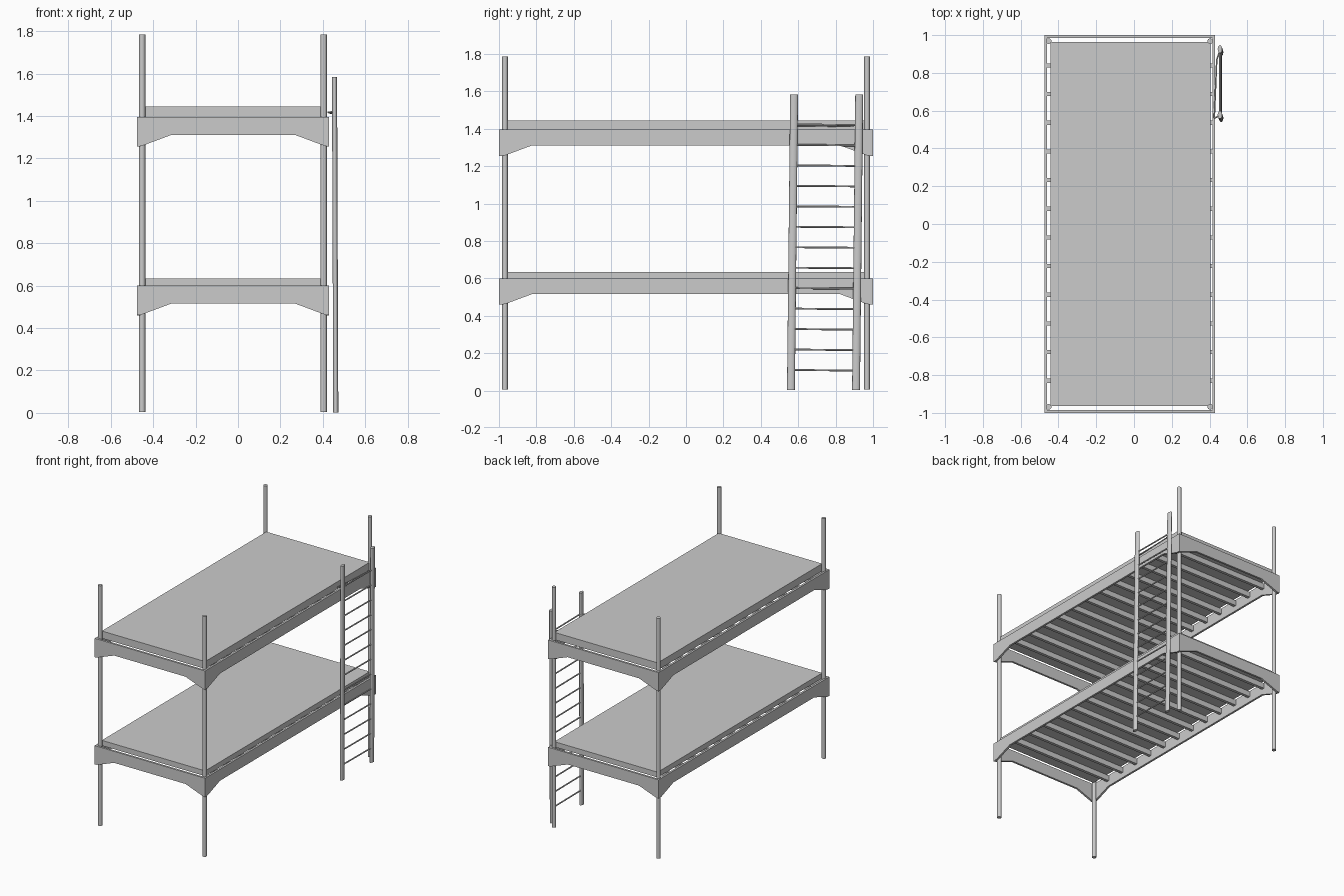
import bpy, bmesh
from mathutils import Vector

if "Cube" in bpy.data.objects:
    bpy.data.objects.remove(bpy.data.objects["Cube"])

X0, X1, Y = -0.475, 0.43, 1.0   # outer limits of the bed frame
T = 0.015                       # board thickness


def finish(name, bm):
    bmesh.ops.recalc_face_normals(bm, faces=bm.faces)
    me = bpy.data.meshes.new(name)
    bm.to_mesh(me)
    bm.free()
    ob = bpy.data.objects.new(name, me)
    bpy.context.collection.objects.link(ob)
    return ob


def box(name, lo, hi):
    bm = bmesh.new()
    bmesh.ops.create_cube(bm, size=1)
    for v in bm.verts:
        v.co = Vector([lo[i] + (v.co[i] + 0.5) * (hi[i] - lo[i]) for i in range(3)])
    return finish(name, bm)


def rod(name, a, b, rx, ry=None, sides=16):
    """Round or oval bar from a to b."""
    a, b = Vector(a), Vector(b)
    d = b - a
    bm = bmesh.new()
    bmesh.ops.create_cone(bm, cap_ends=True, segments=sides, radius1=1, radius2=1, depth=1)
    for v in bm.verts:
        v.co = Vector((v.co.x * rx, v.co.y * (ry or rx), v.co.z * d.length))
    rot = Vector((0, 0, 1)).rotation_difference(d.normalized()).to_matrix()
    for v in bm.verts:
        v.co = rot @ v.co + (a + b) / 2
    for f in bm.faces:
        f.smooth = len(f.verts) == 4
    ob = finish(name, bm)
    for e in ob.data.edges:
        e.use_edge_sharp = False
    ob.data.set_sharp_from_angle(angle=0.7)
    return ob


def board(name, axis, s, e, pos, top):
    """Rail with lowered bracket corners, extruded across its thickness."""
    prof = [(s, top), (s, top - .14), (s + .02, top - .137), (s + .16, top - .085),
            (e - .16, top - .085), (e - .02, top - .137), (e, top - .14), (e, top)]
    bm = bmesh.new()
    vs = [bm.verts.new((u, pos, z) if axis == 'x' else (pos, u, z)) for u, z in prof]
    f = bm.faces.new(vs)
    ext = bmesh.ops.extrude_face_region(bm, geom=[f])
    off = Vector((0, T, 0)) if axis == 'x' else Vector((T, 0, 0))
    for g in ext['geom']:
        if isinstance(g, bmesh.types.BMVert):
            g.co += off
    return finish(name, bm)


# four corner posts
for x in (-0.452, 0.404):
    for y in (-0.968, 0.968):
        rod("corner_post", (x, y, 0.005), (x, y, 1.785), 0.015)

# two bunks: frame boards, slats and mattress
for level, top, mat_top in (("lower", 0.6, 0.634), ("upper", 1.395, 1.444)):
    board(level + "_front_board", 'x', X0, X1, -Y, top)
    board(level + "_back_board", 'x', X0, X1, Y - T, top)
    board(level + "_left_board", 'y', -Y + T, Y - T, X0, top)
    board(level + "_right_board", 'y', -Y + T, Y - T, X1 - T, top)
    box(level + "_mattress", (-0.442, -0.963, top - 0.005), (0.405, 0.963, mat_top))
    for i in range(12):
        y = 0.005 + (i - 5.5) * 0.1518
        box(level + "_slat", (X0 + T, y - .011, top - .045), (X1 - T, y + .011, top - .005))

# ladder: two slightly leaning oval rails with thin rungs
def rail_point(y, z):
    t = z / 1.585
    return Vector((0.461 - 0.006 * t, y + 0.017 * t, z))

for y in (0.561, 0.909):
    rod("ladder_rail", rail_point(y, 0.002), rail_point(y, 1.583), 0.012, 0.021)
for i in range(13):
    z = 0.107 + i * 0.1094
    rod("ladder_rung", rail_point(0.561, z + .003), rail_point(0.909, z), 0.005, sides=10)

# hanging bar that hooks the ladder on the upper bunk
rod("hook_bar", (0.425, 0.56, 1.417), (0.438, 0.87, 1.413), 0.004, sides=10)
rod("hook_arm", (0.425, 0.56, 1.417), (0.456, 0.575, 1.42), 0.004, sides=10)
rod("hook_arm", (0.438, 0.87, 1.413), (0.456, 0.92, 1.42), 0.004, sides=10)
